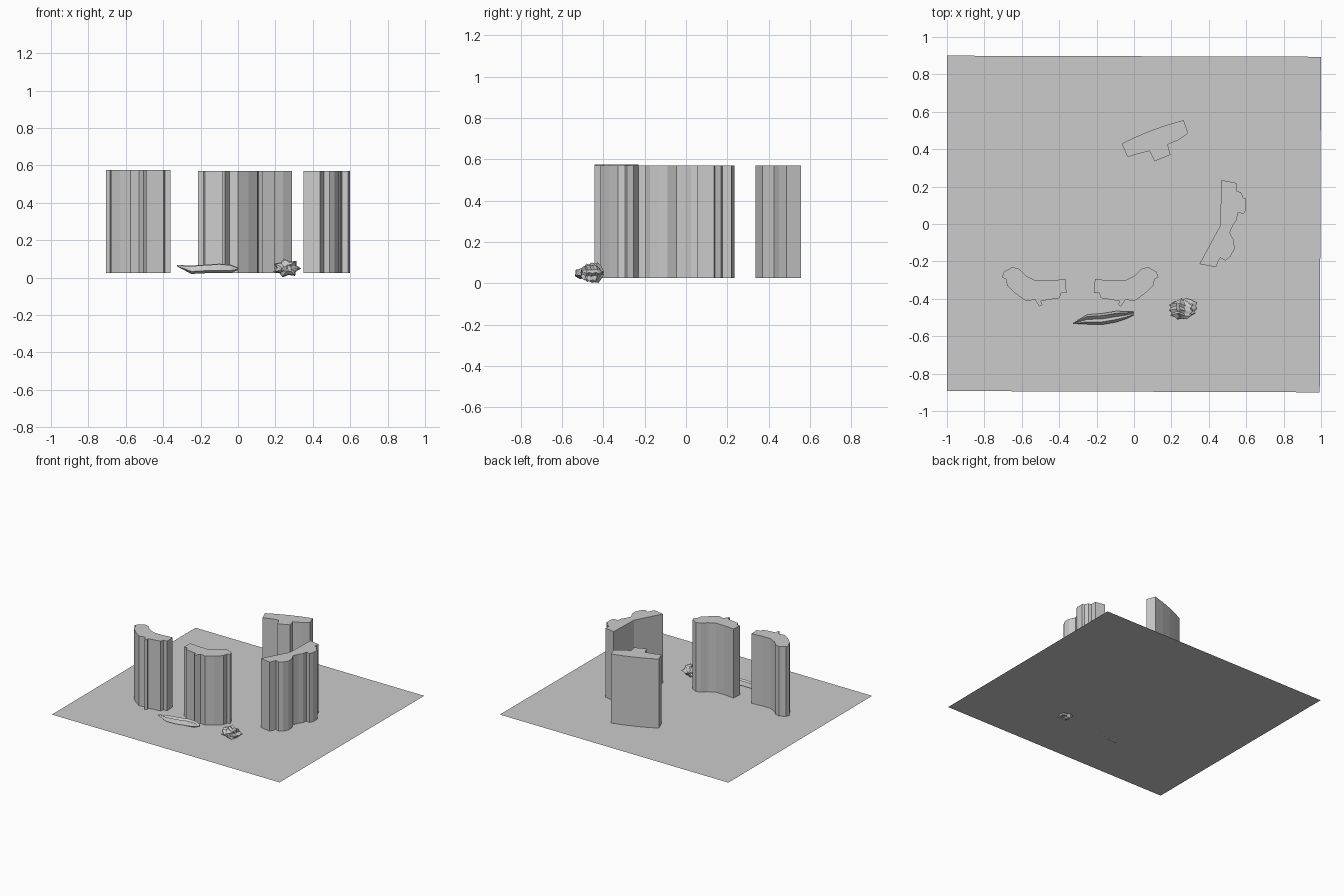
import bpy, bmesh, math

FLOOR, TOP = 0.025, 0.57


def make_object(name, bm):
    bmesh.ops.recalc_face_normals(bm, faces=bm.faces[:])
    mesh = bpy.data.meshes.new(name)
    bm.to_mesh(mesh)
    bm.free()
    ob = bpy.data.objects.new(name, mesh)
    bpy.context.collection.objects.link(ob)
    return ob


def pillar(name, outline, top=TOP):
    """Upright wall block extruded from a plan outline."""
    bm = bmesh.new()
    face = bm.faces.new([bm.verts.new((x, y, FLOOR)) for x, y in outline])
    ext = bmesh.ops.extrude_face_region(bm, geom=[face], use_keep_orig=True)
    for v in ext["geom"]:
        if isinstance(v, bmesh.types.BMVert):
            v.co.z = top
    return make_object(name, bm)


def loft(name, rings):
    """Closed skin over a series of equal-length rings."""
    bm = bmesh.new()
    rows = [[bm.verts.new(p) for p in ring] for ring in rings]
    n = len(rows[0])
    for a, b in zip(rows, rows[1:]):
        for i in range(n):
            j = (i + 1) % n
            bm.faces.new((a[i], a[j], b[j], b[i]))
    bm.faces.new(rows[0])
    bm.faces.new(rows[-1][::-1])
    bmesh.ops.triangulate(bm, faces=bm.faces[:])
    return make_object(name, bm)


# Base sheet, barely out of square
bm = bmesh.new()
bm.faces.new([bm.verts.new((x, y, FLOOR)) for x, y in
              [(-1, -0.893), (0.993, -0.9), (1, 0.894), (-1, 0.9)]])
make_object("base_sheet", bm)

# Back block
pillar("back_block", [
    (-0.065, 0.43), (-0.035, 0.357), (0.02, 0.375), (0.083, 0.39),
    (0.11, 0.335), (0.195, 0.37), (0.18, 0.425), (0.24, 0.45),
    (0.29, 0.485), (0.265, 0.555), (0.17, 0.528), (0.083, 0.497),
    (0.01, 0.466)])

# Right block
pillar("right_block", [
    (0.468, 0.235), (0.548, 0.219), (0.548, 0.176), (0.572, 0.17),
    (0.585, 0.14), (0.6, 0.135), (0.6, 0.08), (0.588, 0.055),
    (0.555, 0.06), (0.55, 0.025), (0.53, -0.005), (0.512, -0.045),
    (0.535, -0.09), (0.537, -0.134), (0.515, -0.175), (0.49, -0.195),
    (0.46, -0.18), (0.438, -0.23), (0.35, -0.214), (0.46, -0.01)])

# Two front blocks, mirror images of each other
left = [
    (-0.65, -0.23), (-0.695, -0.255), (-0.706, -0.285), (-0.685, -0.295),
    (-0.678, -0.33), (-0.63, -0.375), (-0.575, -0.413), (-0.53, -0.404),
    (-0.505, -0.442), (-0.49, -0.43), (-0.498, -0.412), (-0.398, -0.396),
    (-0.39, -0.37), (-0.361, -0.369), (-0.366, -0.294), (-0.45, -0.303),
    (-0.525, -0.303), (-0.58, -0.275), (-0.615, -0.24)]
pillar("front_left_block", left, 0.575)
pillar("front_middle_block", [(-0.575 - x, y) for x, y in left[::-1]])

# Flat splintered rock: x, centre y, half depth, low z, high z
slabs = [(-0.325, -0.532, 0.003, 0.060, 0.068),
         (-0.25, -0.51, 0.026, 0.020, 0.065),
         (-0.17, -0.508, 0.030, 0.024, 0.070),
         (-0.10, -0.496, 0.030, 0.024, 0.075),
         (-0.04, -0.487, 0.020, 0.025, 0.070),
         (-0.002, -0.478, 0.010, 0.040, 0.055)]
loft("flat_rock", [
    [(x, cy - d, lo + 0.3 * (hi - lo)), (x, cy, lo),
     (x, cy + d, lo + 0.3 * (hi - lo)), (x, cy + 0.6 * d, hi),
     (x, cy, lo + 0.6 * (hi - lo)), (x, cy - 0.5 * d, hi - 0.003)]
    for x, cy, d, lo, hi in slabs])

# Spiky rock: star-shaped slices stacked from front to back
slices = [(-0.502, 0.45), (-0.485, 0.9), (-0.475, 0.8), (-0.46, 1.0),
          (-0.445, 0.9), (-0.43, 1.0), (-0.415, 0.65), (-0.403, 0.2)]
rings = []
for k, (y, s) in enumerate(slices):
    ring = []
    for i in range(14):
        a = 2 * math.pi * i / 14 + 0.06 * (-1) ** k
        r = s * (1.0 if i % 2 == 0 else 0.72)
        ring.append((0.26 + 0.078 * r * math.cos(a),
                     y + 0.008 * math.cos(3 * a),
                     0.051 + 0.051 * r * math.sin(a)))
    rings.append(ring)
loft("spiky_rock", rings)
